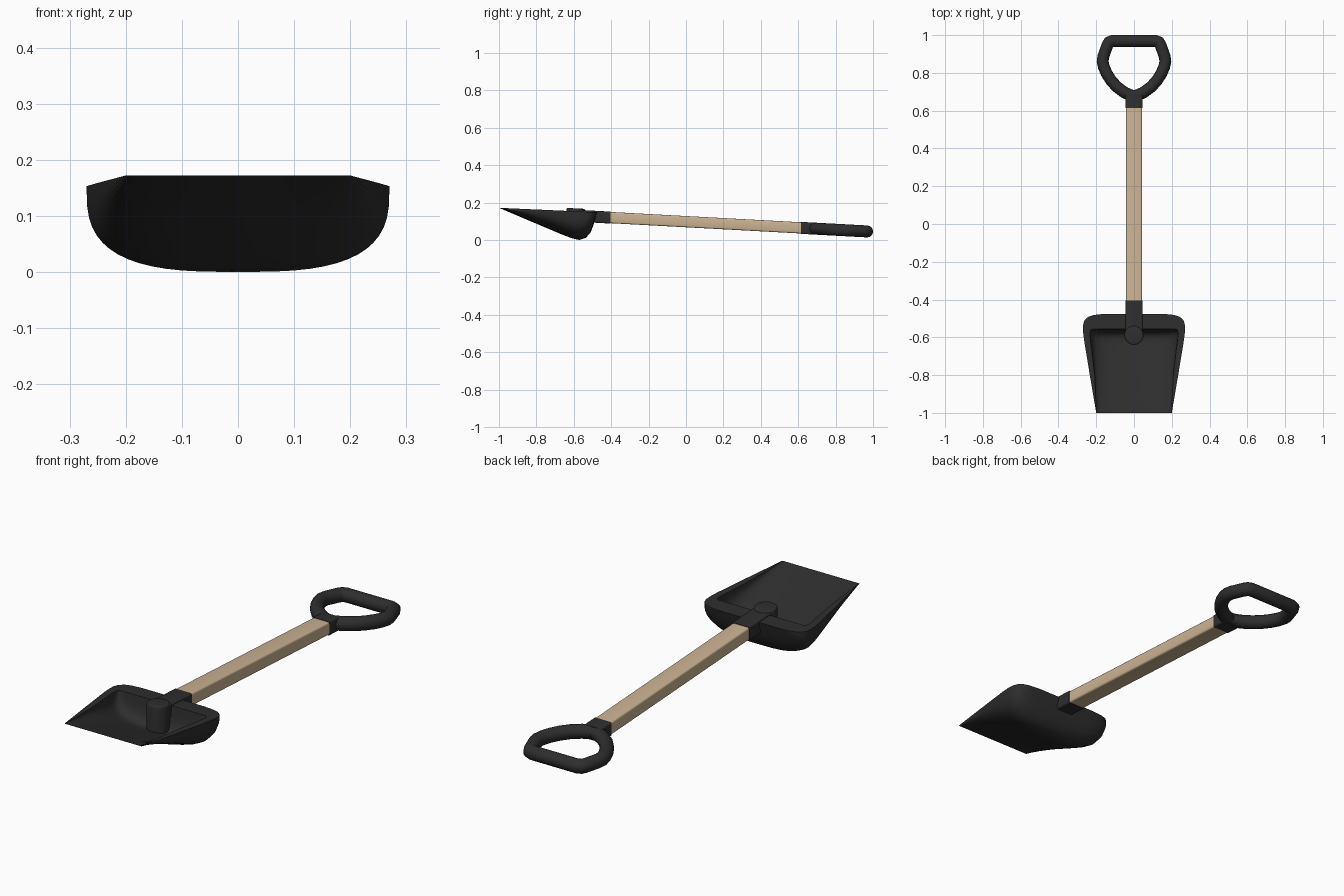
import bpy, bmesh, math
from mathutils import Vector

if "Cube" in bpy.data.objects:
    bpy.data.objects.remove(bpy.data.objects["Cube"])


def material(name, rgb):
    m = bpy.data.materials.new(name)
    m.diffuse_color = (*rgb, 1)
    m.use_nodes = True
    m.node_tree.nodes["Principled BSDF"].inputs["Base Color"].default_value = m.diffuse_color
    return m


BLACK = material("black plastic", (0.027, 0.027, 0.027))
WOOD = material("pale wood", (0.60, 0.45, 0.29))


def axis_z(y):
    """Height of the sloping centre line of the shaft."""
    return 0.098 - 0.054 * y


def finish(bm, name, mat, angle=35):
    bmesh.ops.remove_doubles(bm, verts=bm.verts, dist=0.0004)
    bmesh.ops.recalc_face_normals(bm, faces=bm.faces)
    me = bpy.data.meshes.new(name)
    bm.to_mesh(me)
    bm.free()
    me.materials.append(mat)
    ob = bpy.data.objects.new(name, me)
    bpy.context.collection.objects.link(ob)
    bpy.ops.object.select_all(action='DESELECT')
    ob.select_set(True)
    bpy.context.view_layer.objects.active = ob
    bpy.ops.object.shade_smooth_by_angle(angle=math.radians(angle))
    return ob


def bar(name, y0, y1, half_w, half_h, mat, bevel):
    """Rounded rectangular bar lying along the sloping centre line."""
    bm = bmesh.new()
    bmesh.ops.create_cube(bm, size=2)
    long_edges = [e for e in bm.edges
                  if abs(e.verts[0].co.y - e.verts[1].co.y) > 1]
    for v in bm.verts:
        y = y0 if v.co.y < 0 else y1
        v.co = (v.co.x * half_w, y, axis_z(y) + v.co.z * half_h)
    bmesh.ops.bevel(bm, geom=long_edges, offset=bevel, segments=3,
                    profile=0.5, affect='EDGES')
    return finish(bm, name, mat)


# Scoop: outer and inner shells lofted from U-shaped sections, joined by a rim
def top_z(y):
    return 0.172 - 0.045 * (y + 1)


SIDES = 28


def shell(bm, stations):
    rows = []
    for y, w, zb in stations:
        depth = max(0, top_z(y) - zb)
        row = []
        for i in range(SIDES + 1):
            a = math.pi * i / SIDES
            c, s = math.cos(a), math.sin(a)
            x = -w * math.copysign(abs(c) ** (2 / 3), c)
            row.append(bm.verts.new((x, y, top_z(y) - depth * abs(s) ** (2 / 3))))
        rows.append(row)
    strips(bm, rows)
    return rows


def strips(bm, rows):
    for a, b in zip(rows, rows[1:]):
        for i in range(len(a) - 1):
            bm.faces.new((a[i], a[i + 1], b[i + 1], b[i]))


bm = bmesh.new()
outer = shell(bm, [(-1, .2, .172), (-.8, .234, .087), (-.66, .257, .028),
                   (-.61, .265, .009), (-.57, .27, 0), (-.535, .27, .012),
                   (-.51, .262, .04), (-.492, .243, .088), (-.482, .215, .125),
                   (-.476, .16, .2)])
inner = shell(bm, [(-1, .199, .172), (-.8, .208, .105), (-.68, .222, .063),
                   (-.635, .228, .048), (-.61, .231, .042), (-.59, .233, .045),
                   (-.575, .233, .058), (-.565, .231, .085), (-.56, .228, .115),
                   (-.556, .222, .2)])
for side in (0, SIDES):
    strips(bm, [[r[side] for r in outer], [r[side] for r in inner]])
strips(bm, [outer[-1], inner[-1]])
strips(bm, [outer[0], inner[0]])
finish(bm, "scoop", BLACK, 40)

# Socket holding the shaft, and the round boss it ends in
bar("shaft_socket", -.6, -.405, .045, .032, BLACK, .006)
bm = bmesh.new()
bmesh.ops.create_cone(bm, cap_ends=True, segments=28, radius1=.05,
                      radius2=.05, depth=.13)
rim = [e for e in bm.edges if all(v.co.z > 0 for v in e.verts)]
bmesh.ops.bevel(bm, geom=rim, offset=.008, segments=3, profile=.5,
                affect='EDGES')
for v in bm.verts:
    v.co += Vector((0, -.59, .104))
    v.co.z -= .05 * (v.co.y + .59)
finish(bm, "boss", BLACK)

# Wooden shaft
bar("shaft", -.42, .625, .043, .030, WOOD, .008)

# Handle: short neck and a swept closed loop
bar("handle_neck", .615, .69, .045, .032, BLACK, .006)
half = [(.115, .969), (.132, .962), (.141, .947), (.163, .885), (.166, .86),
        (.16, .832), (.145, .797), (.122, .761), (.092, .727), (.05, .696)]
path = [Vector(p) for p in half] + [Vector((0, .674))]
path += [Vector((-x, y)) for x, y in reversed(half)]
bm = bmesh.new()
rings = []
N = 16
for i, p in enumerate(path):
    d0 = (p - path[i - 1]).normalized()
    d1 = (path[(i + 1) % len(path)] - p).normalized()
    t = (d0 + d1).normalized()
    normal = Vector((-t.y, t.x))
    miter = 1 / max(.6, t.dot(d1))
    ring = []
    for k in range(N):
        a = 2 * math.pi * k / N
        q = p + normal * (.031 * miter * math.cos(a))
        ring.append(bm.verts.new((q.x, q.y, axis_z(p.y) + .032 * math.sin(a))))
    rings.append(ring + ring[:1])
strips(bm, rings + rings[:1])
finish(bm, "handle_loop", BLACK, 40)
